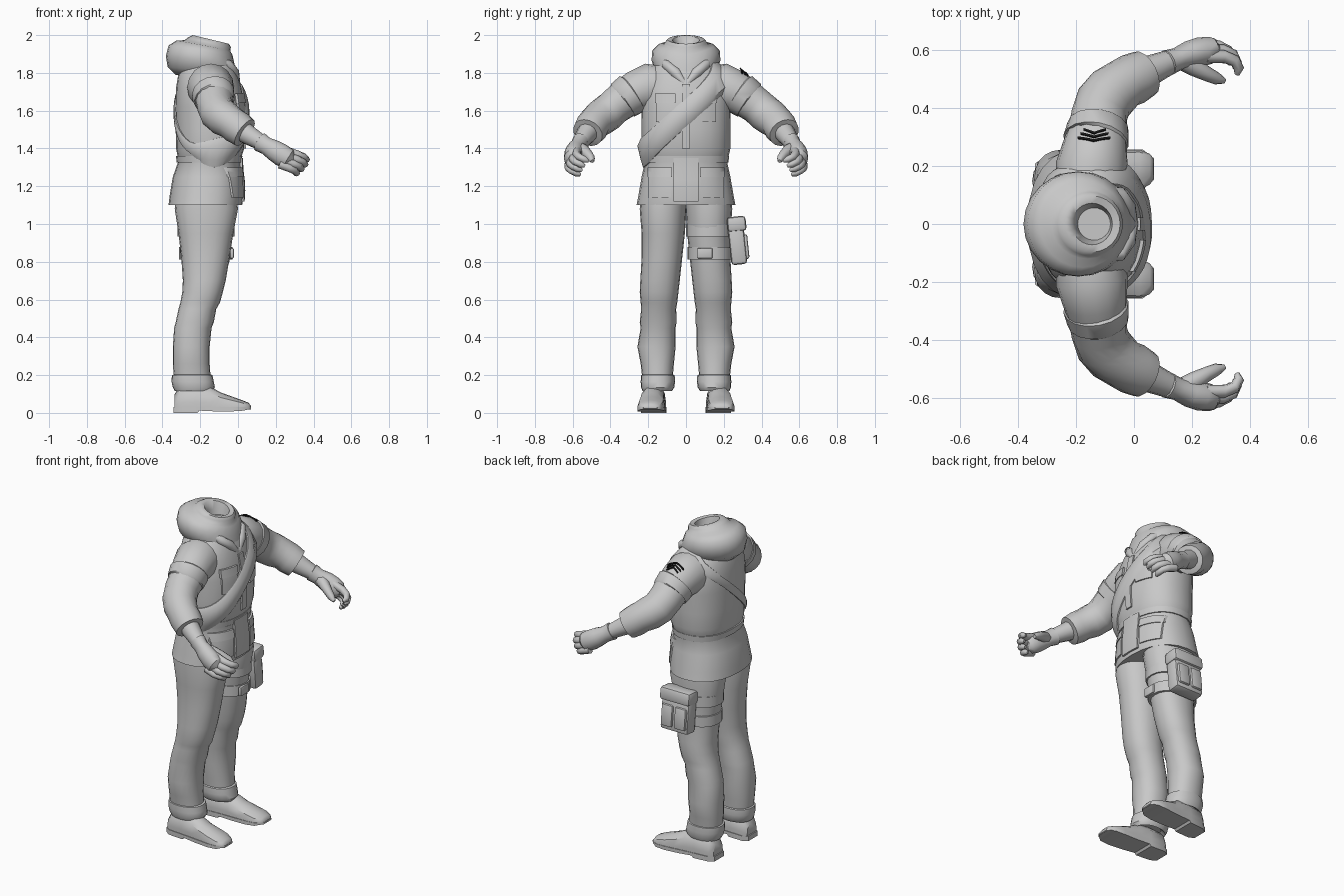
import bpy, bmesh, math
from mathutils import Vector

if "Cube" in bpy.data.objects:
    bpy.data.objects.remove(bpy.data.objects["Cube"])


def colour(name, v):
    m = bpy.data.materials.new(name)
    m.diffuse_color = (v, v, v, 1)
    m.use_nodes = True
    m.node_tree.nodes["Principled BSDF"].inputs["Base Color"].default_value = m.diffuse_color
    return m


GREY, BLACK = colour("cloth grey", 0.58), colour("patch black", 0.01)


def finish(bm, name, angle=40, mat=GREY):
    bmesh.ops.remove_doubles(bm, verts=bm.verts, dist=0.0002)
    bmesh.ops.recalc_face_normals(bm, faces=bm.faces)
    me = bpy.data.meshes.new(name)
    bm.to_mesh(me)
    bm.free()
    ob = bpy.data.objects.new(name, me)
    bpy.context.collection.objects.link(ob)
    me.materials.append(mat)
    bpy.ops.object.select_all(action='DESELECT')
    ob.select_set(True)
    bpy.context.view_layer.objects.active = ob
    bpy.ops.object.shade_smooth_by_angle(angle=math.radians(angle))
    return ob


def loft(name, rings, loop=False, angle=40, mat=GREY):
    """Skin a list of closed point rings; cap the ends unless looped."""
    bm = bmesh.new()
    vs = [[bm.verts.new(p) for p in r] for r in rings]
    n = len(vs[0])
    pairs = list(zip(vs, vs[1:])) + ([(vs[-1], vs[0])] if loop else [])
    for a, b in pairs:
        for i in range(n):
            j = (i + 1) % n
            bm.faces.new((a[i], a[j], b[j], b[i]))
    if not loop:
        bm.faces.new(vs[0])
        bm.faces.new(vs[-1])
    return finish(bm, name, angle, mat)


def spow(v, e):
    return math.copysign(abs(v) ** e, v)


def section(z, x0, x1, y0, y1, n=2.3, sides=24, tilt=0.0, vee=0.0):
    """Horizontal rounded section; tilt lowers the front, vee pulls it to a point."""
    pts = []
    for i in range(sides):
        t = 2 * math.pi * i / sides
        c, s = spow(math.cos(t), 2 / n), spow(math.sin(t), 2 / n)
        pts.append(((x0 + x1) / 2 + (x1 - x0) / 2 * c, (y0 + y1) / 2 + (y1 - y0) / 2 * s,
                    z - tilt * c - vee * max(0, c) ** 4))
    return pts


def tube(name, path, sides=14, flat=1.0, angle=40):
    """Round tube through (x, y, z, radius); flat scales its sideways width."""
    P = [Vector(p[:3]) for p in path]
    rings = []
    for i, p in enumerate(P):
        d = (P[min(i + 1, len(P) - 1)] - P[max(i - 1, 0)]).normalized()
        u = d.cross(Vector((0, 0, 1))).normalized()
        v = u.cross(d)
        r = path[i][3]
        rings.append([p + u * r * flat * math.cos(a) + v * r * math.sin(a)
                      for a in (2 * math.pi * k / sides for k in range(sides))])
    return loft(name, rings, angle=angle)


def box(name, size, loc, rot=(0, 0, 0), bevel=0.012):
    bm = bmesh.new()
    bmesh.ops.create_cube(bm, size=1)
    bmesh.ops.scale(bm, vec=size, verts=bm.verts)
    bmesh.ops.bevel(bm, geom=bm.edges[:], offset=bevel, segments=2, affect='EDGES', profile=0.5)
    ob = finish(bm, name)
    ob.location, ob.rotation_euler = loc, rot
    return ob


# Jacket profile: height, back, front, half width
JACKET = [(1.10, -.368, .022, .262), (1.15, -.362, .03, .252), (1.25, -.345, .025, .235),
          (1.335, -.315, .012, .216), (1.36, -.32, .02, .226), (1.40, -.328, .033, .235),
          (1.50, -.33, .04, .235), (1.62, -.332, .036, .237), (1.72, -.328, .02, .235),
          (1.80, -.315, -.005, .20), (1.86, -.29, -.03, .15), (1.91, -.25, -.05, .10)]


def jacket_at(z):
    z = min(max(z, JACKET[0][0]), JACKET[-1][0])
    for a, b in zip(JACKET, JACKET[1:]):
        if z <= b[0]:
            f = (z - a[0]) / (b[0] - a[0])
            return [p + (q - p) * f for p, q in zip(a[1:], b[1:])]


loft("jacket", [section(z, a, b, -w, w) for z, a, b, w in JACKET])


def panel(name, y0, y1, z0, z1, off=0.014):
    """Cloth plate hugging the jacket front."""
    bm = bmesh.new()

    def point(i, j, o):
        y, z = y0 + (y1 - y0) * i / 5, z0 + (z1 - z0) * j / 4
        a, b, w = jacket_at(z)
        k = max(0, 1 - min(1, abs(y) / w) ** 2.3) ** (1 / 2.3)
        return bm.verts.new(((a + b) / 2 + (b - a) / 2 * k + o, y, z))
    inner = [[point(i, j, -.01) for j in range(5)] for i in range(6)]
    outer = [[point(i, j, off) for j in range(5)] for i in range(6)]
    for i in range(5):
        for j in range(4):
            for g in (inner, outer):
                bm.faces.new((g[i][j], g[i + 1][j], g[i + 1][j + 1], g[i][j + 1]))
    rim = ([(i, 0) for i in range(5)] + [(5, j) for j in range(4)]
           + [(i, 4) for i in range(5, 0, -1)] + [(0, j) for j in range(4, 0, -1)])
    for p, q in zip(rim, rim[1:] + rim[:1]):
        bm.faces.new((inner[p[0]][p[1]], inner[q[0]][q[1]], outer[q[0]][q[1]], outer[p[0]][p[1]]))
    return finish(bm, name)


# Jacket closures, pockets and flaps
panel("button_strip", -.022, .022, 1.40, 1.74, .008)
panel("lower_front_flap", -.065, .065, 1.12, 1.35, .010)
for s in (1, -1):
    panel("skirt_pocket", s * .08, s * .20, 1.14, 1.27, .007)
    panel("skirt_pocket_flap", s * .075, s * .205, 1.25, 1.30, .012)
    panel("chest_pocket", s * .06, s * .16, 1.54, 1.66, .007)
    panel("chest_pocket_flap", s * .055, s * .165, 1.64, 1.69, .012)

# Cinched waist belt
loft("waist_belt", [section(z, -.32 - o, .015 + o, -.22 - o, .22 + o)
                    for z, o in ((1.325, -.01), (1.325, .005), (1.36, .008), (1.36, -.01))], loop=True)

# Diagonal sling around the torso, broad over the front and narrow behind
rings = []
for i in range(44):
    t = 2 * math.pi * i / 44
    c, s = spow(math.cos(t), .87), spow(math.sin(t), .87)
    broad = min(1, max(0, (math.cos(t) + .5) / .6))
    zc = 1.59 + .215 * s
    half = .03 + .047 * broad
    ring = []
    for dz, o in ((-1, -.02), (-1, .006), (-.5, .01 + .014 * broad), (.5, .01 + .014 * broad), (1, .006), (1, -.02)):
        z = zc + half * dz
        a, b, w = jacket_at(z)
        ring.append(((a + b) / 2 + ((b - a) / 2 + o) * c, (w + o) * s, z))
    rings.append(ring)
loft("shoulder_sling", rings, loop=True)

# Draped hood dipping to a point in front, with an open neck
HOOD = [(1.78, -.33, -.02, .12, .01, .05), (1.815, -.372, .0, .165, .015, .06), (1.865, -.382, -.002, .182, .025, .055),
        (1.915, -.368, -.018, .18, .03, .04), (1.945, -.325, -.03, .15, .027, .02), (1.948, -.285, -.04, .12, .025, .01),
        (1.962, -.265, -.038, .11, .025, 0), (1.977, -.24, -.048, .097, .023, 0), (1.974, -.215, -.075, .072, .02, 0),
        (1.93, -.20, -.08, .06, .015, 0), (1.88, -.19, -.09, .05, 0, 0)]
loft("hood", [section(z, a, b, -w, w, 2, 24, t, v) for z, a, b, w, t, v in HOOD], angle=60)
for s in (1, -1):
    tube("collar_lapel", [(-.10, s * .12, 1.87, .01), (-.052, s * .105, 1.845, .026),
                          (-.022, s * .055, 1.80, .03), (-.003, s * .008, 1.745, .016)], 10, angle=60)

# Trouser leg profile: height, back, front, inner, outer
LEG = [(1.16, -.33, -.01, -.01, .235), (1.08, -.335, .0, -.003, .245), (.95, -.315, -.025, .006, .235),
       (.82, -.30, -.045, .020, .235), (.70, -.292, -.065, .033, .242), (.64, -.295, -.08, .04, .245),
       (.585, -.305, -.095, .046, .24), (.55, -.315, -.115, .052, .237), (.48, -.33, -.128, .05, .245),
       (.45, -.338, -.14, .055, .24), (.35, -.345, -.15, .055, .257), (.26, -.345, -.15, .064, .24),
       (.19, -.34, -.145, .07, .232)]
CUFF = [(.205, -.33, -.15, .075, .228), (.20, -.35, -.135, .06, .238), (.165, -.352, -.128, .058, .24),
        (.135, -.345, -.122, .062, .238), (.115, -.335, -.135, .075, .23), (.14, -.31, -.16, .1, .2)]
# Shoe: height of top, along-foot position, half width
SHOE = [(.10, -.335, .045), (.14, -.31, .06), (.15, -.22, .062), (.14, -.15, .064), (.108, -.09, .067),
        (.086, -.03, .07), (.068, .02, .068), (.054, .055, .052), (.038, .068, .035)]
# Sleeve, forearm and palm: position and radius
SLEEVE = [(-.155, .12, 1.72, .115), (-.145, .20, 1.725, .125), (-.135, .265, 1.70, .112),
          (-.125, .32, 1.665, .102), (-.12, .375, 1.625, .097), (-.105, .42, 1.585, .098),
          (-.075, .455, 1.56, .096), (-.035, .485, 1.535, .088), (-.005, .50, 1.512, .090),
          (.035, .52, 1.483, .083), (.04, .522, 1.48, .05)]
FOREARM = [(-.01, .50, 1.515, .06), (.05, .528, 1.475, .054), (.10, .55, 1.445, .046), (.125, .56, 1.43, .043)]
PALM = [(.11, .555, 1.438, .035), (.115, .557, 1.435, .053), (.15, .57, 1.413, .047), (.19, .585, 1.39, .056),
        (.23, .595, 1.365, .060), (.265, .60, 1.345, .055), (.285, .598, 1.332, .03)]


def foot_y(s, x):
    return s * (.165 + .025 * (x + .335) / .4)


for s in (1, -1):
    side = "left" if s > 0 else "right"
    flip = lambda pts: [(x, s * y, z, r) for x, y, z, r in pts]
    loft(side + "_trouser_leg", [section(z, a, b, s * i, s * o, 2.2, 20) for z, a, b, i, o in LEG])
    loft(side + "_trouser_cuff", [section(z, a, b, s * i, s * o, 2.2, 20) for z, a, b, i, o in CUFF])

    # Shoe upper lofted heel to toe, over a flat sole with a heel block
    loft(side + "_shoe", [[(x, foot_y(s, x) + w * c, .018 + (top - .018) * h) for c, h in
                           ((-1, 0), (-1.02, .3), (-.9, .7), (-.45, .95), (0, 1),
                            (.45, .95), (.9, .7), (1.02, .3), (1, 0))] for top, x, w in SHOE])
    loft(side + "_shoe_sole", [[(x, foot_y(s, x) + e * w, z) for e, z in ((-1, lo), (1, lo), (1, .03), (-1, .03))]
                               for x, w, lo in ((-.342, .045, 0), (-.31, .064, 0), (-.215, .066, 0),
                                                (-.205, .066, .012), (-.12, .07, .008), (-.03, .074, .008),
                                                (.03, .07, .012), (.07, .036, .022))])

    # Arm: sleeve, strap band, forearm
    tube(side + "_sleeve", flip(SLEEVE), 16)
    tube(side + "_arm_band", flip([(-.133, .285, 1.69, .09), (-.132, .287, 1.689, .114),
                                   (-.124, .335, 1.655, .107), (-.124, .337, 1.653, .09)]), 16)
    tube(side + "_forearm", flip(FOREARM), 12)

    # Hand with four curled fingers and a thumb
    tube(side + "_palm", flip(PALM), 12, .85)
    for k, (x, dy, dz) in enumerate(((.28, -.024, .03), (.28, -.004, .004), (.268, .010, -.02), (.25, .018, -.042))):
        y, z, q = .603 + dy, 1.345 + dz, 1 - .09 * k
        tube(side + "_finger", flip([(x - .03, y, z + .014, .023), (x + .03 * q, y, z - .006, .022),
                                     (x + .068 * q, y - .014, z - .02, .020),
                                     (x + .083 * q, y - .042, z - .034, .018),
                                     (x + .076 * q, y - .062, z - .042, .009)]), 8, angle=60)
    tube(side + "_thumb", flip([(.16, .57, 1.405, .034), (.205, .545, 1.392, .033), (.25, .52, 1.37, .026),
                                (.288, .502, 1.348, .021), (.312, .495, 1.332, .010)]), 8, angle=60)

# Thin dark stitched bars on the left shoulder
axis, up, mid = Vector((.08, .88, -.47)), Vector((0, .47, .88)), Vector((-.138, .25, 1.708))
for k in range(3):
    bars = []
    for i in range(9):
        a = (i / 8 - .5) * (1.0 - .15 * k)
        r0 = Vector((math.sin(a), 0, 0)) + up * math.cos(a)
        t = -.02 + .016 * k + .02 * (2 * abs(i / 8 - .5))
        bars.append([mid + axis * (t + e) + r0 * (r - .16 * (t + e))
                     for e, r in ((-.004, .112), (.004, .112), (.004, .1195), (-.004, .1195))])
    loft("shoulder_bar", bars, mat=BLACK)

# Thigh straps with a buckle
for z in (.965, .845):
    a, b, i, o = (-.317, -.022, .004, .242) if z > .9 else (-.31, -.033, .012, .243)
    loft("thigh_strap", [section(z + d, a + g, b - g, i + g, o - g, 2.2, 20) for d, g in
                         ((-.032, .02), (-.032, -.003), (.032, -.003), (.032, .02))], loop=True)
box("strap_buckle", (.02, .08, .055), (-.032, .10, .845), bevel=.006)

# Holster pouch on the outer thigh
lean = (math.radians(6), 0, 0)
box("thigh_pouch", (.19, .085, .22), (-.14, .272, .895), lean, .018)
box("pouch_flap", (.205, .1, .08), (-.14, .268, 1.0), lean, .018)
box("pouch_front_pocket", (.075, .03, .13), (-.185, .315, .88), lean, .01)
box("pouch_second_pocket", (.075, .03, .13), (-.095, .315, .88), lean, .01)
